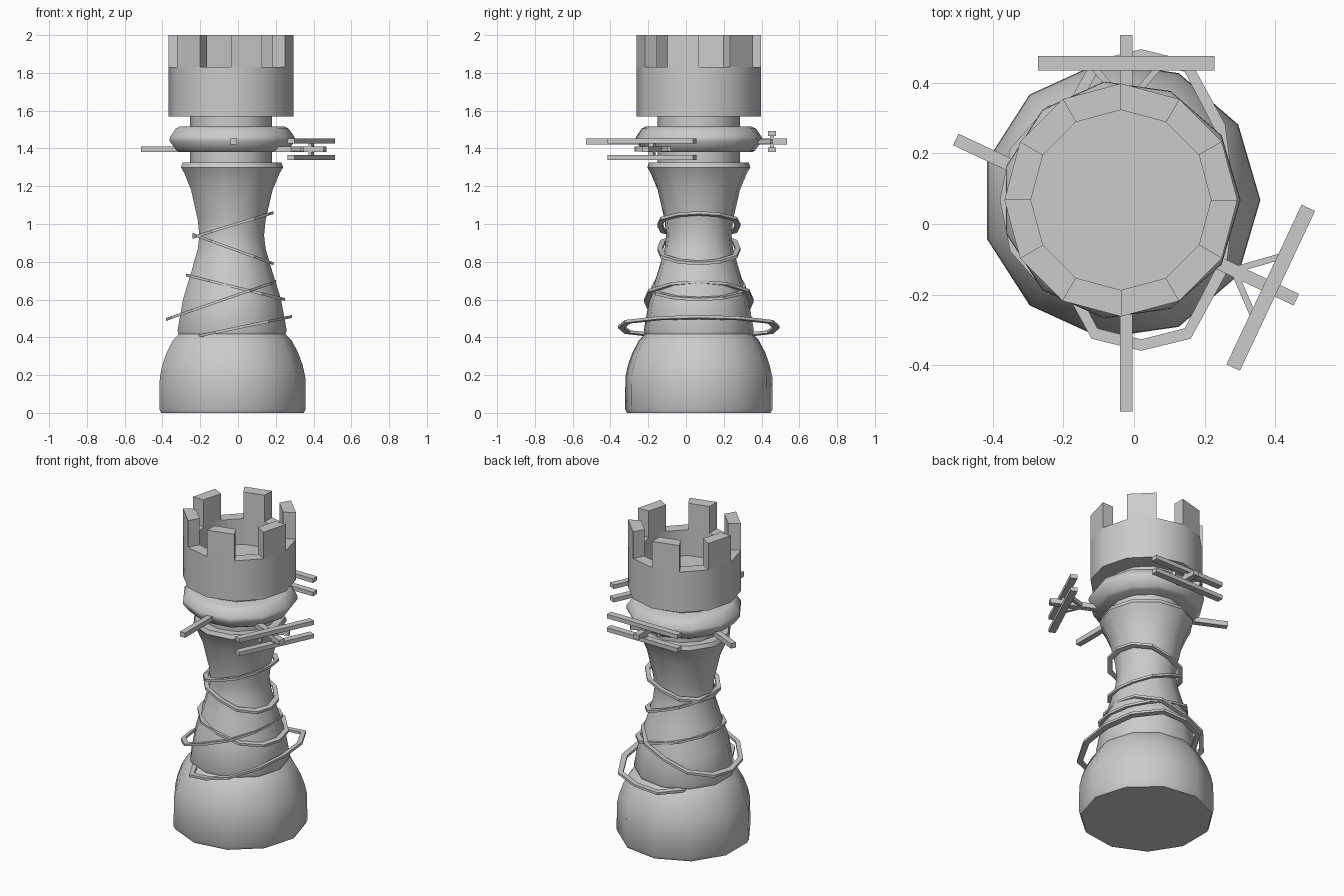
import bpy, bmesh, math
from mathutils import Vector, Matrix

if "Cube" in bpy.data.objects:
    bpy.data.objects.remove(bpy.data.objects["Cube"])

CX, CY = -0.037, 0.068   # axis of the tower


def finish(name, bm, smooth=None):
    bmesh.ops.recalc_face_normals(bm, faces=bm.faces)
    me = bpy.data.meshes.new(name)
    bm.to_mesh(me)
    bm.free()
    if smooth:
        me.shade_smooth()
        me.set_sharp_from_angle(angle=math.radians(smooth))
    ob = bpy.data.objects.new(name, me)
    bpy.context.collection.objects.link(ob)
    return ob


def lathe(name, profile, sides, smooth=40):
    """Revolve (radius, z) points and cap both ends."""
    bm = bmesh.new()
    rings = []
    for r, z in profile:
        rings.append([bm.verts.new((CX + r * math.cos(2 * math.pi * i / sides),
                                    CY + r * math.sin(2 * math.pi * i / sides), z))
                      for i in range(sides)])
    for a, b in zip(rings, rings[1:]):
        for i in range(sides):
            j = (i + 1) % sides
            bm.faces.new((a[i], a[j], b[j], b[i]))
    bm.faces.new(rings[0])
    bm.faces.new(rings[-1])
    return finish(name, bm, smooth)


def bar(name, p, q, width, height):
    """Flat-faced rod between two points at the same height."""
    p, q = Vector(p), Vector(q)
    d = q - p
    bm = bmesh.new()
    bmesh.ops.create_cube(bm, size=1, matrix=Matrix.Translation((p + q) / 2)
                          @ Matrix.Rotation(math.atan2(d.y, d.x), 4, 'Z')
                          @ Matrix.Diagonal((d.length, width, height, 1)))
    return finish(name, bm)


def band(name, x0, z0, x1, z1, ry, width=0.027, thick=0.015):
    """Tilted oval band, running from low/high x end to the other."""
    quarter = [(1, 0), (0.9, 0.5), (0.53, 0.92)]
    pts = quarter + [(0, 1)] + [(-x, y) for x, y in quarter[::-1]]
    pts += [(x, -y) for x, y in pts[::-1][1:-1]]
    cx, cz, rx, rz = (x0 + x1) / 2, (z0 + z1) / 2, (x1 - x0) / 2, (z1 - z0) / 2
    bm = bmesh.new()
    loops = []
    for x, y in pts:
        loop = []
        for inset, dz in ((0, -1), (0, 1), (width, 1), (width, -1)):
            fx, fy = x * (rx - inset), y * (ry - inset)
            loop.append(bm.verts.new((cx + fx, CY + fy,
                                      cz + rz * fx / rx + dz * thick / 2)))
        loops.append(loop)
    for a, b in zip(loops, loops[1:] + loops[:1]):
        for k in range(4):
            m = (k + 1) % 4
            bm.faces.new((a[k], a[m], b[m], b[k]))
    return finish(name, bm)


# base and waisted stem
lathe("base", [(0.385, 0), (0.395, 0.02), (0.393, 0.19), (0.38, 0.25), (0.355, 0.32),
               (0.32, 0.385), (0.285, 0.42)], 11)
lathe("stem", [(0.285, 0.41), (0.295, 0.435), (0.265, 0.6), (0.215, 0.76), (0.183, 0.87),
               (0.175, 0.94), (0.183, 1.02), (0.22, 1.18), (0.258, 1.27), (0.276, 1.3),
               (0.267, 1.325)], 11)

# neck and collar
lathe("neck", [(0.218, 1.3), (0.218, 1.6)], 12)
lathe("collar", [(0.285, 1.38), (0.302, 1.39), (0.339, 1.44), (0.337, 1.46),
                 (0.305, 1.505), (0.285, 1.515)], 11, 50)

# hollow head
lathe("head", [(0.33, 1.57), (0.33, 1.83), (0.255, 1.83), (0.255, 1.665)], 12)

# battlements on every second side
bm = bmesh.new()
for k in range(1, 12, 2):
    corners = [(r, math.radians(30 * (k + s)))
               for r, s in ((0.255, 0), (0.33, 0), (0.33, 1), (0.255, 1))]
    lo, hi = [[bm.verts.new((CX + r * math.cos(a), CY + r * math.sin(a), z))
               for r, a in corners] for z in (1.83, 2.0)]
    bm.faces.new(lo)
    bm.faces.new(hi)
    for i in range(4):
        j = (i + 1) % 4
        bm.faces.new((lo[i], lo[j], hi[j], hi[i]))
finish("battlements", bm)

# tilted bands winding up the stem
for i, args in enumerate([(-0.245, 0.40, 0.285, 0.51, 0.427, 0.032),
                          (-0.38, 0.495, 0.20, 0.695, 0.29),
                          (-0.275, 0.73, 0.25, 0.60, 0.25),
                          (-0.24, 0.945, 0.187, 0.79, 0.22),
                          (-0.24, 0.93, 0.187, 1.06, 0.22)]):
    band(f"band_{i + 1}", *args)

# two rods through the collar, each with twin crossbars and braces
for n, (x, y, z, deg) in enumerate([(-0.0225, 0.0125, 1.396, -25.2),
                                    (-0.022, 0.0025, 1.436, 90)], 1):
    frame = Matrix.Translation((x, y, z)) @ Matrix.Rotation(math.radians(deg), 4, 'Z')

    def at(u, v, w=0):
        return frame @ Vector((u, v, w))

    bar(f"rod_{n}", at(-0.533, 0), at(0.533, 0), 0.036, 0.031)
    for s in (-1, 1):
        bar(f"crossbar_{n}", at(0.453, -0.25, s * 0.043), at(0.453, 0.25, s * 0.043),
            0.042, 0.026)
        bar(f"brace_{n}", at(0.35, s * 0.012), at(0.45, s * 0.1), 0.018, 0.026)
    bar(f"spacer_{n}", at(0.443, 0, 0), at(0.463, 0, 0), 0.03, 0.08)
